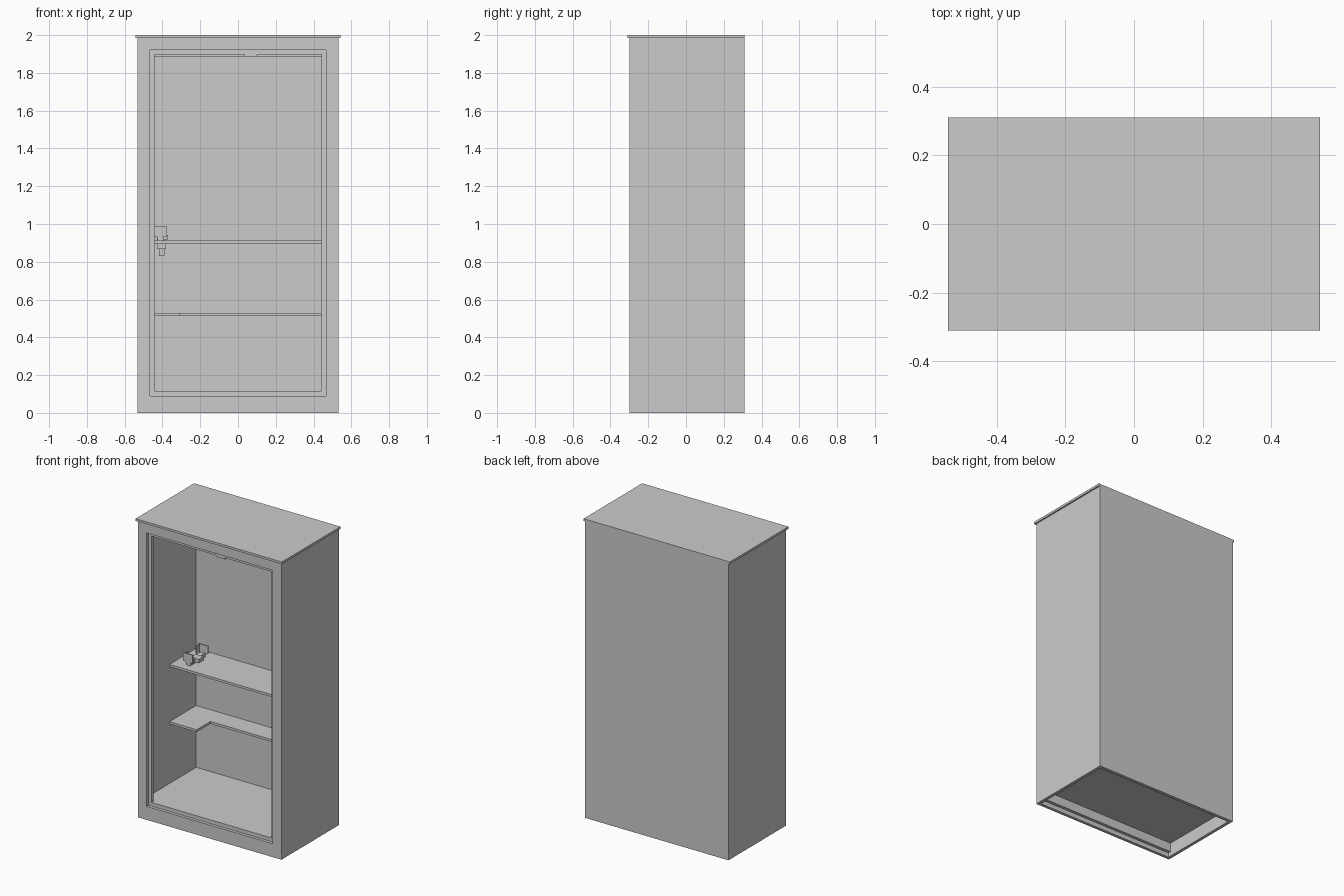
import bpy, bmesh

if "Cube" in bpy.data.objects:
    bpy.data.objects.remove(bpy.data.objects["Cube"])


def prism(name, pts, z0, z1):
    """Extrude an xy outline from z0 to z1."""
    bm = bmesh.new()
    face = bm.faces.new([bm.verts.new((x, y, z0)) for x, y in pts])
    ext = bmesh.ops.extrude_face_region(bm, geom=[face])
    verts = [v for v in ext["geom"] if isinstance(v, bmesh.types.BMVert)]
    bmesh.ops.translate(bm, verts=verts, vec=(0, 0, z1 - z0))
    bmesh.ops.recalc_face_normals(bm, faces=bm.faces)
    me = bpy.data.meshes.new(name)
    bm.to_mesh(me)
    bm.free()
    ob = bpy.data.objects.new(name, me)
    bpy.context.collection.objects.link(ob)
    return ob


def box(name, x0, x1, y0, y1, z0, z1):
    return prism(name, [(x0, y0), (x1, y0), (x1, y1), (x0, y1)], z0, z1)


def frame(name, ox, oz0, oz1, ix, iz0, iz1, y0, y1):
    """Rectangular frame with a rectangular hole, made as one mesh."""
    bm = bmesh.new()

    def ring(x, a, b, y):
        return [bm.verts.new(p) for p in ((-x, y, a), (x, y, a), (x, y, b), (-x, y, b))]
    rings = [ring(ox, oz0, oz1, y0), ring(ix, iz0, iz1, y0),
             ring(ix, iz0, iz1, y1), ring(ox, oz0, oz1, y1)]
    for r, s in zip(rings, rings[1:] + rings[:1]):
        for i in range(4):
            j = (i + 1) % 4
            bm.faces.new((r[i], r[j], s[j], s[i]))
    bmesh.ops.recalc_face_normals(bm, faces=bm.faces)
    me = bpy.data.meshes.new(name)
    bm.to_mesh(me)
    bm.free()
    bpy.context.collection.objects.link(bpy.data.objects.new(name, me))


W, IN = 0.532, 0.511      # outer and inner half widths
FRONT, BACK, TOP = -0.30, 0.31, 1.985

# Carcass
box("top_slab", -0.542, 0.542, -0.31, BACK, TOP, 2.0)
prism("side_and_back_walls",
      [(-W, FRONT), (-W, BACK), (W, BACK), (W, FRONT),
       (IN, FRONT), (IN, 0.288), (-IN, 0.288), (-IN, FRONT)], 0, TOP)
box("floor_panel", -IN, IN, -0.26, 0.288, 0.09, 0.115)
box("ceiling_panel", -IN, IN, -0.26, 0.288, 1.888, 1.91)

# Stepped front frame
frame("front_frame", IN, 0, TOP, 0.467, 0.09, 1.92, FRONT, -0.28)
frame("door_stop_frame", IN, 0.03, TOP, 0.443, 0.115, 1.897, -0.28, -0.26)
box("top_catch", 0.035, 0.10, -0.28, -0.24, 1.886, 1.90)

# Shelves: a straight one and an L-shaped one
box("upper_shelf", -IN, IN, 0.005, 0.288, 0.896, 0.912)
prism("lower_shelf", [(-IN, 0.005), (-0.31, 0.005), (-0.31, 0.15),
                      (IN, 0.15), (IN, 0.288), (-IN, 0.288)], 0.513, 0.529)

# Bracket fitting on the upper shelf
for label, y, s in (("front", 0.06, 1), ("rear", 0.22, -1)):
    box(f"{label}_bracket_plate", -0.445, -0.375, y - 0.004, y + 0.004, 0.935, 0.99)
    box(f"{label}_bracket_flange", -0.445, -0.437, *sorted((y, y + s * 0.035)), 0.935, 0.985)
    box(f"{label}_bracket_foot", -0.425, -0.395, *sorted((y, y + s * 0.05)), 0.912, 0.937)
box("bracket_rail", -0.43, -0.405, 0.06, 0.22, 0.925, 0.937)
box("bracket_block", -0.43, -0.37, 0.115, 0.165, 0.918, 0.942)
box("clamp_stem", -0.419, -0.389, 0.12, 0.16, 0.83, 0.93)
box("clamp_collar", -0.428, -0.382, 0.105, 0.175, 0.868, 0.896)
